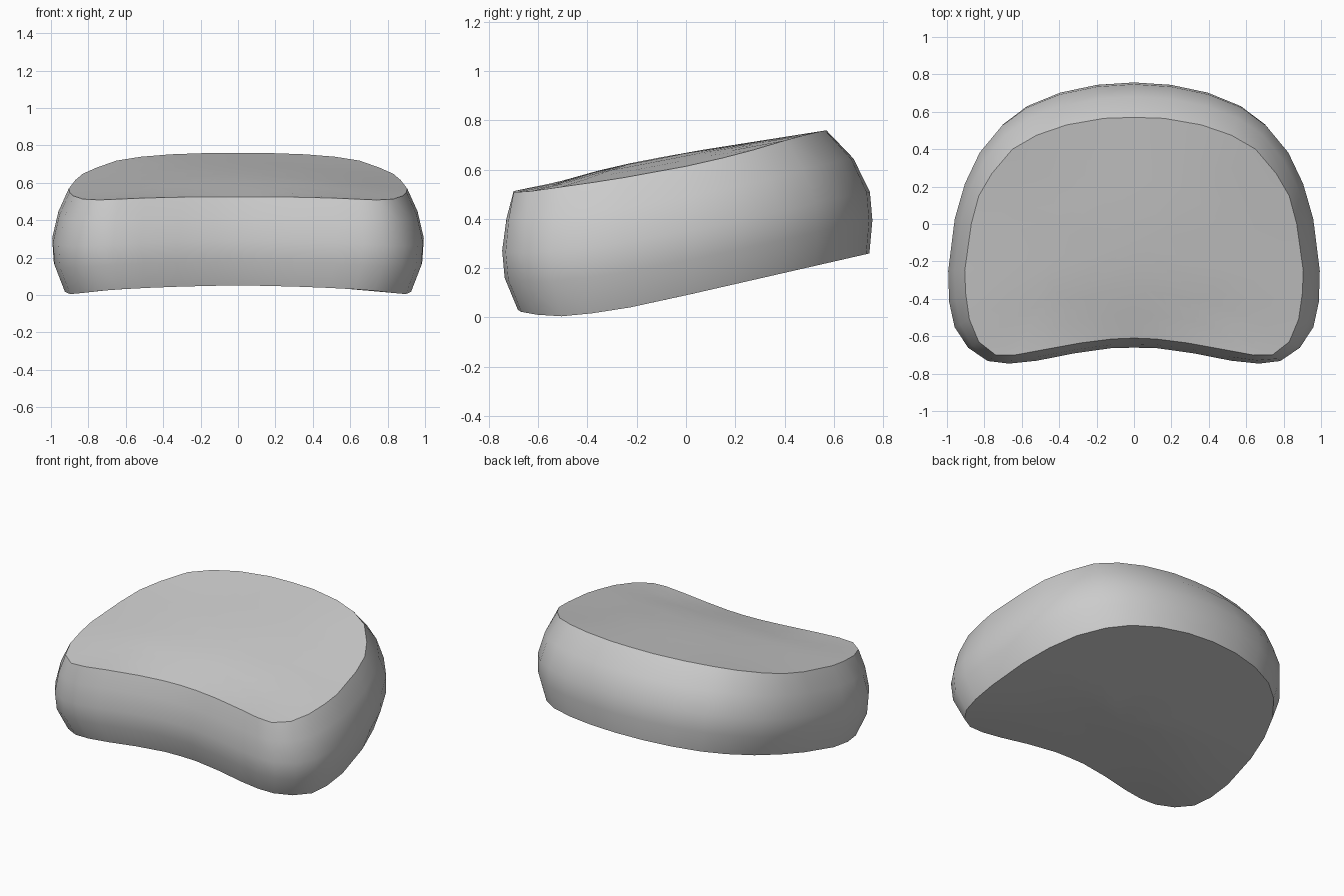
import bpy
import bmesh
import math

default_cube = bpy.data.objects.get("Cube")
if default_cube:
    bpy.data.objects.remove(default_cube, do_unlink=True)

# Half outlines from the back centre, round the side, to the front centre
WIDEST = [(0, .76), (.2, .747), (.4, .705), (.58, .632), (.71, .535), (.83, .39),
          (.91, .22), (.965, .03), (1, -.25), (.995, -.42), (.965, -.555), (.89, -.665),
          (.785, -.735), (.67, -.75), (.52, -.735), (.33, -.697), (.12, -.667), (0, -.665)]
TOP_RIM = [(0, .57), (.16, .565), (.36, .53), (.52, .475), (.65, .4), (.76, .27),
           (.83, .15), (.87, 0), (.905, -.25), (.9, -.37), (.88, -.51), (.83, -.63),
           (.74, -.7), (.635, -.7), (.5, -.675), (.28, -.635), (.12, -.615), (0, -.61)]

# Height against y, along the centre line and along the sides
TOP_CENTRE = [(-.61, .525), (-.3, .612), (0, .67), (.57, .76)]
TOP_SIDE = [(-.7, .5), (-.3, .56), (0, .61), (.25, .66), (.57, .755)]
BASE_CENTRE = [(-.61, .05), (0, .09), (.745, .26)]
BASE_SIDE = [(-.69, .01), (-.55, 0), (-.3, .025), (0, .09), (.745, .26)]


def mirrored(half):
    """Close a half outline with its mirror image."""
    return half + [(-x, y) for x, y in half[-2:0:-1]]


def sample(table, y):
    """Linear lookup, held constant beyond the ends."""
    if y <= table[0][0]:
        return table[0][1]
    for (y_a, z_a), (y_b, z_b) in zip(table, table[1:]):
        if y <= y_b:
            return z_a + (z_b - z_a) * (y - y_a) / (y_b - y_a)
    return table[-1][1]


def cap_height(centre, side, x, y):
    """Crowned surface that blends from the centre line to the sides."""
    blend = min(1, (x / .9) ** 2)
    return sample(centre, y) * (1 - blend) + sample(side, y) * blend


def top_height(x, y):
    return cap_height(TOP_CENTRE, TOP_SIDE, x, y)


def base_height(x, y):
    return cap_height(BASE_CENTRE, BASE_SIDE, x, y)


def bridge(bm, lower, upper):
    count = len(lower)
    for i in range(count):
        j = (i + 1) % count
        bm.faces.new((lower[i], lower[j], upper[j], upper[i]))


def add_cap(bm, rim, height):
    """Fill a rim with shrinking rings that follow a height function."""
    focus_y = -.1
    previous = rim
    for scale in (.75, .5, .25):
        ring = []
        for vert in rim:
            x = vert.co.x * scale
            y = focus_y + (vert.co.y - focus_y) * scale
            ring.append(bm.verts.new((x, y, height(x, y))))
        bridge(bm, previous, ring)
        previous = ring
    tip = bm.verts.new((0, focus_y, height(0, focus_y)))
    for i, vert in enumerate(previous):
        bm.faces.new((vert, previous[(i + 1) % len(previous)], tip))


# Bulging side wall, lofted from the base rim to the top rim
widest = mirrored(WIDEST)
top_rim = mirrored(TOP_RIM)
base_rim = [(x * .93, y * (.98 if y > 0 else .91)) for x, y in widest]

bm = bmesh.new()
rings = []
# Each level: height fraction, pull to the base rim, pull to the top rim
for level, to_base, to_top in ((0, 1, 0), (.27, .2, 0), (.5, 0, .07), (.77, 0, .42), (1, 0, 1)):
    ring = []
    for wide, top, base in zip(widest, top_rim, base_rim):
        x, y = (w + (b - w) * to_base + (t - w) * to_top for w, t, b in zip(wide, top, base))
        low, high = base_height(*base), top_height(*top)
        ring.append(bm.verts.new((x, y, low + (high - low) * level)))
    rings.append(ring)
for lower, upper in zip(rings, rings[1:]):
    bridge(bm, lower, upper)

# Crowned top and hollowed base
add_cap(bm, rings[-1], top_height)
add_cap(bm, rings[0], base_height)
bmesh.ops.recalc_face_normals(bm, faces=bm.faces)

mesh = bpy.data.meshes.new("cushion_pad")
bm.to_mesh(mesh)
bm.free()
pad = bpy.data.objects.new("cushion_pad", mesh)
bpy.context.collection.objects.link(pad)

# Plain grey surface
grey = bpy.data.materials.new("plain_grey")
grey.use_nodes = True
colour = (.6, .6, .6, 1)
grey.diffuse_color = colour
grey.node_tree.nodes["Principled BSDF"].inputs["Base Color"].default_value = colour
mesh.materials.append(grey)

# Smooth walls with crisp rims
bpy.ops.object.select_all(action="DESELECT")
pad.select_set(True)
bpy.context.view_layer.objects.active = pad
bpy.ops.object.shade_smooth_by_angle(angle=math.radians(42))
